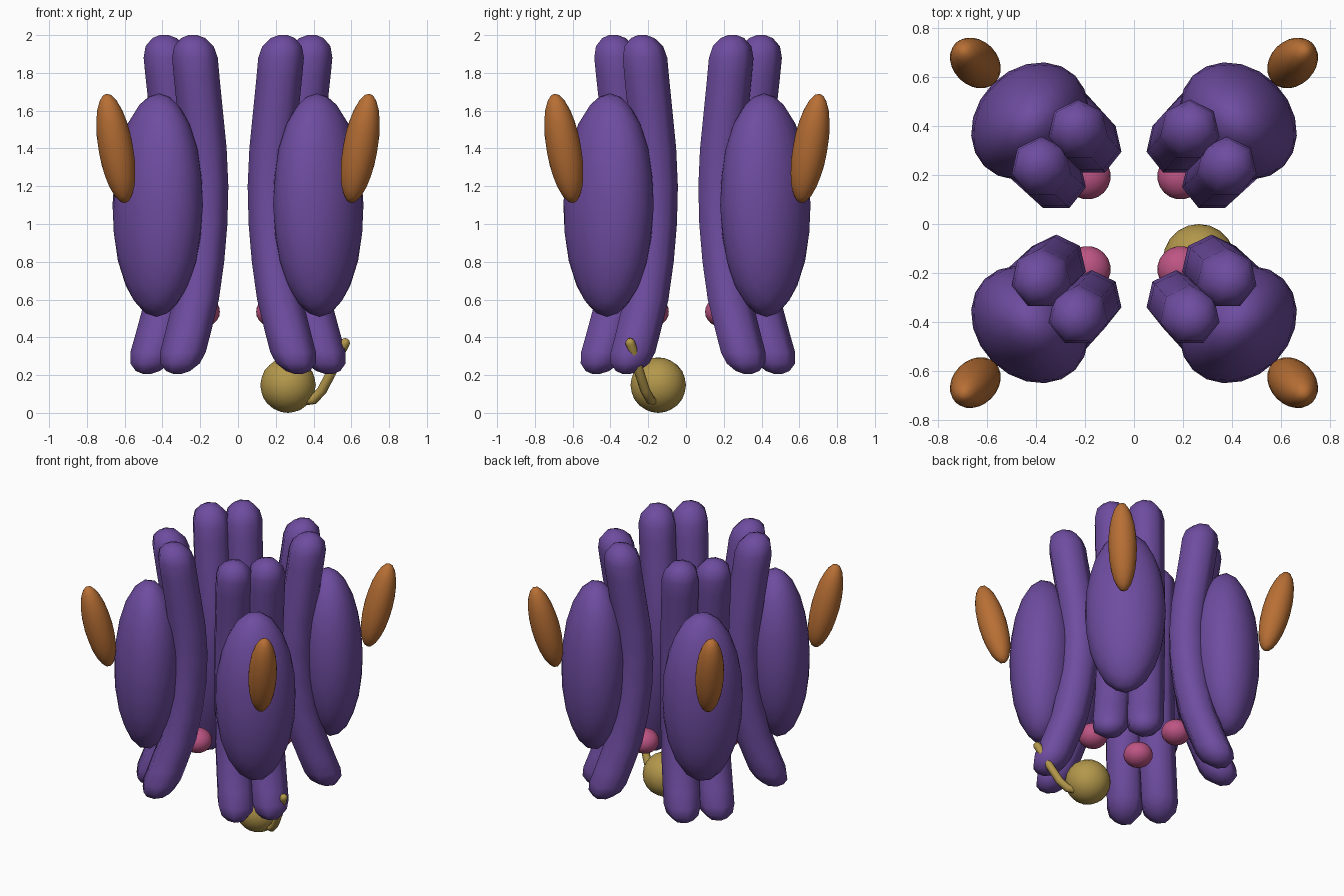
import bpy, bmesh
from math import sin, cos, pi, radians
from mathutils import Matrix, Vector

if "Cube" in bpy.data.objects:
    bpy.data.objects.remove(bpy.data.objects["Cube"])

Y0 = 0.005  # small overall offset that centres the model


def material(name, rgb):
    m = bpy.data.materials.new(name)
    m.diffuse_color = (*rgb, 1)
    m.use_nodes = True
    m.node_tree.nodes["Principled BSDF"].inputs["Base Color"].default_value = m.diffuse_color
    return m


PURPLE = material("purple", (0.155, 0.072, 0.35))
ORANGE = material("orange", (0.48, 0.16, 0.035))
PINK = material("pink", (0.51, 0.09, 0.23))
YELLOW = material("yellow", (0.45, 0.31, 0.07))


def finish(bm, name, mat):
    bmesh.ops.recalc_face_normals(bm, faces=bm.faces[:])
    for f in bm.faces:
        f.smooth = True
    me = bpy.data.meshes.new(name)
    bm.to_mesh(me)
    bm.free()
    me.materials.append(mat)
    ob = bpy.data.objects.new(name, me)
    bpy.context.collection.objects.link(ob)
    return ob


def ellipsoid(name, centre, radii, mat, turn=0.0, tilt=0.0):
    """Radii are radial, tangential, vertical; tilt leans the top outward."""
    bm = bmesh.new()
    bmesh.ops.create_icosphere(bm, subdivisions=3, radius=1)
    x, y, z = centre
    bm.transform(Matrix.Translation((x, y + Y0, z)) @ Matrix.Rotation(turn, 4, 'Z')
                 @ Matrix.Rotation(tilt, 4, 'Y') @ Matrix.Diagonal((*radii, 1)))
    return finish(bm, name, mat)


def tube(name, path, radius, sides, mat, upright=False):
    """Loft a tube with rounded ends through the path points."""
    pts = [Vector(p) for p in path]
    n = len(pts)
    tans = [(pts[min(i + 1, n - 1)] - pts[max(i - 1, 0)]).normalized() for i in range(n)]
    rings = [(p, t, radius) for p, t in zip(pts, tans)]
    dome = [radians(a) for a in (30, 58, 80)]
    first = [(pts[0] - tans[0] * radius * sin(a), tans[0], radius * cos(a)) for a in reversed(dome)]
    last = [(pts[-1] + tans[-1] * radius * sin(a), tans[-1], radius * cos(a)) for a in dome]
    bm = bmesh.new()
    loops = []
    for p, t, r in first + rings + last:
        if upright:
            u, v = Vector((0, 1, 0)), Vector((1, 0, 0))
        else:
            u = t.cross(Vector((0, 1, 0))).normalized()
            v = t.cross(u)
        loops.append([bm.verts.new(p + r * (u * cos(2 * pi * k / sides) + v * sin(2 * pi * k / sides))
                                   + Vector((0, Y0, 0))) for k in range(sides)])
    for a, b in zip(loops, loops[1:]):
        for k in range(sides):
            j = (k + 1) % sides
            bm.faces.new((a[k], a[j], b[j], b[k]))
    bm.faces.new(loops[0])
    bm.faces.new(loops[-1])
    return finish(bm, name, mat)


# Long tube centre line: (distance from the near axis plane, height)
LINE = [(0.292, 0.32), (0.266, 0.42), (0.222, 0.6), (0.194, 0.8), (0.177, 1.0),
        (0.172, 1.2), (0.181, 1.4), (0.201, 1.6), (0.219, 1.78), (0.228, 1.88)]

# Four mirrored groups
for sx in (1, -1):
    for sy in (1, -1):
        tag = ("right" if sx > 0 else "left") + ("_back" if sy > 0 else "_front")
        turn = {(1, 1): 45, (-1, 1): 135, (-1, -1): 225, (1, -1): 315}[sx, sy]
        turn = radians(turn)
        # pair of long tubes
        near = [(a, 0.315 + (a - 0.17) * 1.1, z) for a, z in LINE]
        tube("inner_tube_" + tag, [(sx * a, sy * b, z) for a, b, z in near],
             0.124, 7, PURPLE, True)
        tube("side_tube_" + tag, [(sx * b, sy * a, z) for a, b, z in near],
             0.124, 7, PURPLE, True)
        # large outer lobe
        ellipsoid("lobe_" + tag, (sx * 0.425, sy * 0.415, 1.1), (0.215, 0.262, 0.592),
                  PURPLE, turn, radians(-1))
        # orange pod leaning outward
        ellipsoid("pod_" + tag, (sx * 0.647, sy * 0.652, 1.4), (0.092, 0.092, 0.298),
                  ORANGE, turn, radians(14))
        # pink bead
        ellipsoid("bead_" + tag, (sx * 0.19, sy * 0.19, 0.535), (0.095, 0.095, 0.082), PINK, turn)

# Yellow bulb with a thin curved tail
ellipsoid("bulb", (0.265, -0.152, 0.147), (0.147, 0.147, 0.147), YELLOW)
tube("bulb_tail", [(0.35, -0.175, 0.065), (0.4, -0.195, 0.07), (0.445, -0.222, 0.12),
                   (0.5, -0.255, 0.225), (0.54, -0.283, 0.32), (0.567, -0.3, 0.37)],
     0.026, 8, YELLOW)
